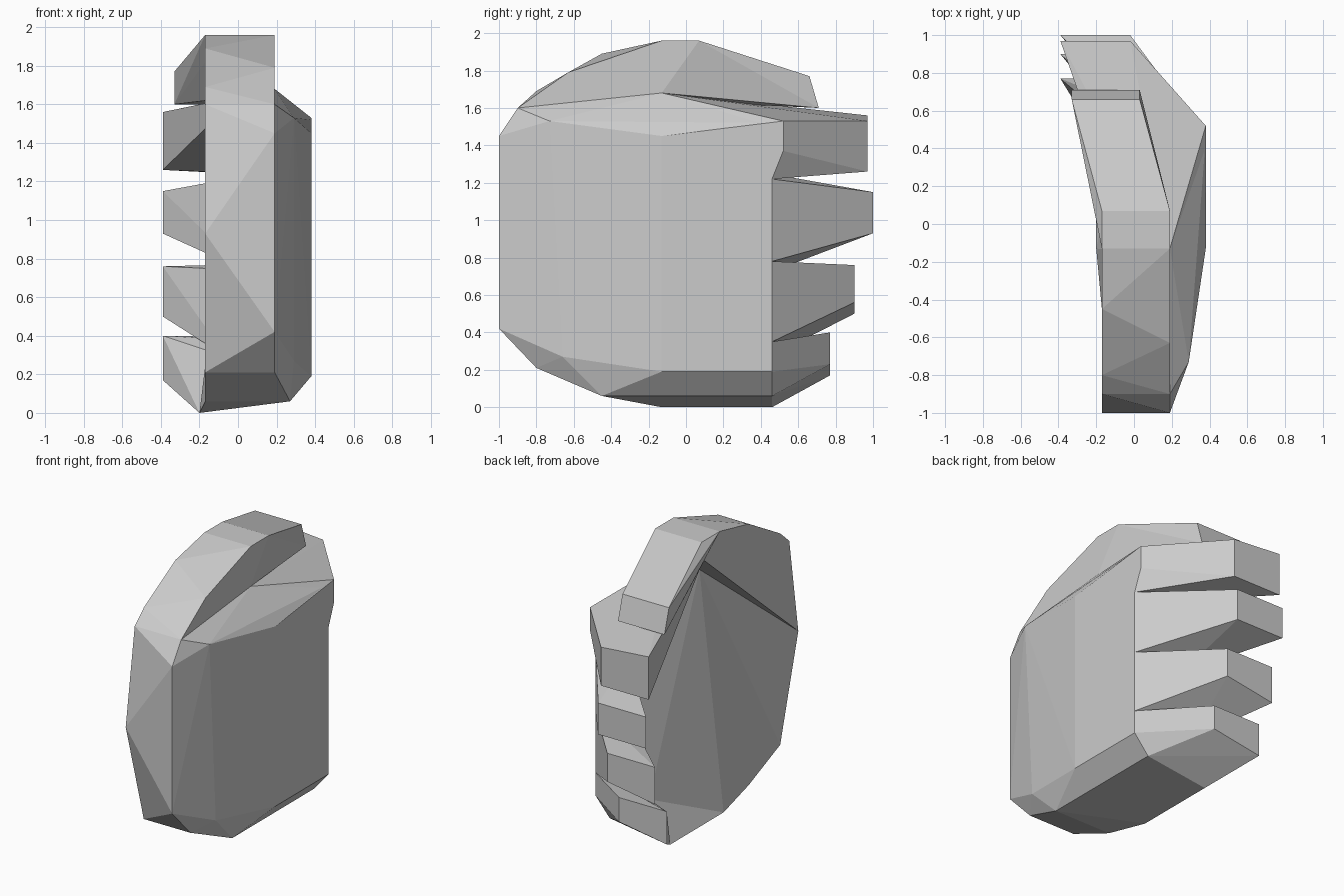
import bpy
import bmesh

default_cube = bpy.data.objects.get("Cube")
if default_cube:
    bpy.data.objects.remove(default_cube, do_unlink=True)

# Single plain material
grey = bpy.data.materials.new("plain_grey")
grey.use_nodes = True
grey.diffuse_color = (0.6, 0.6, 0.6, 1)
grey.node_tree.nodes["Principled BSDF"].inputs["Base Color"].default_value = grey.diffuse_color


def faceted_part(name, corners, hollow=None):
    """Create a flat shaded solid around its corners, optionally sunk on the palm side."""
    mesh = bpy.data.meshes.new(name)
    bm = bmesh.new()
    for corner in corners:
        bm.verts.new(corner)
    result = bmesh.ops.convex_hull(bm, input=bm.verts[:])
    loose = {item for item in result["geom_interior"] + result["geom_unused"]
             if isinstance(item, bmesh.types.BMVert)}
    bmesh.ops.delete(bm, geom=list(loose), context="VERTS")
    bmesh.ops.recalc_face_normals(bm, faces=bm.faces[:])
    if hollow:
        # Swap the palm faces for a fan that meets at the hollow point
        bm.normal_update()
        palm = [face for face in bm.faces if face.normal.x < -0.5]
        bmesh.ops.delete(bm, geom=palm, context="FACES")
        rim = [edge for edge in bm.edges if edge.is_boundary]
        centre = bm.verts.new(hollow)
        for edge in rim:
            bm.faces.new((edge.verts[0], edge.verts[1], centre))
        bmesh.ops.recalc_face_normals(bm, faces=bm.faces[:])
    bm.to_mesh(mesh)
    bm.free()
    mesh.materials.append(grey)
    part = bpy.data.objects.new(name, mesh)
    bpy.context.scene.collection.objects.link(part)


def at_width(width, profile):
    """Place a side profile of (y, z) points at one x position."""
    return [(width, y, z) for y, z in profile]


def across(profile):
    """Place a side profile on both faces of the thumb side slab."""
    return at_width(palm_side, profile) + at_width(thumb_side, profile)


# Shared widths and landmarks
palm_side, thumb_side, bevel_side, knuckle_side = -0.17, 0.19, 0.29, 0.38
tip_side, bend_side = -0.39, -0.02
middle, knuckle = -0.13, 0.46
thumb_web = (thumb_side, middle, 1.68)
thumb_root = (palm_side, 0.04, 1.82)
palm_hollow = (0, -0.15, 1.64)
heel = (-0.2, middle, 0)
heel_end = (heel[0], knuckle, 0)

# Gaps between the fingers: outer and inner closing points
outer_gaps = at_width(knuckle_side, [(knuckle, z) for z in (1.22, 0.78, 0.35)])
inner_gaps = [(0.1, 0.5, 1.24), (0.03, 0.5, 0.74), (-0.06, 0.49, 0.29)]

# Rounded wrist end and the edges that surround it
wrist_edge = [(palm_side, -1, 0.93), (thumb_side, -1, 1.45), (thumb_side, -1, 0.42)]
wrist_top = across([(-0.9, 1.6)])
wrist_bottom = across([(-0.8, 0.21)])
lower_bevel = at_width(0.27, [(-0.45, 0.06), (middle, 0.06), (knuckle, 0.06)])
back_top = at_width(knuckle_side, [(middle, 1.45), (knuckle, 1.52)])
back_bottom = at_width(knuckle_side, [(middle, 0.19), (knuckle, 0.19)])
back_bevel = at_width(bevel_side, [(-0.73, 1.53), (-0.66, 0.27)])
palm_bottom = [(palm_side, -0.45, 0.06), heel]

# Main block of the hand with a hollow palm
faceted_part(
    "hand_body",
    wrist_edge + wrist_top + wrist_bottom + lower_bevel + back_top + back_bottom
    + back_bevel + palm_bottom + outer_gaps + inner_gaps + [thumb_web],
    hollow=palm_hollow,
)

# Arched slab at the base of the thumb
thumb_base_top = across([(middle, 1.96)])
faceted_part(
    "thumb_base",
    wrist_edge[:2] + wrist_top + thumb_base_top
    + at_width(palm_side, [(-0.8, 1.69), (-0.45, 1.89)])
    + at_width(thumb_side, [(-0.63, 1.79)]) + [thumb_web, thumb_root, palm_hollow],
)

# Raised lower rim of the palm
faceted_part(
    "palm_heel",
    [heel, heel_end, inner_gaps[-1]] + lower_bevel[1:] + back_bottom,
)

# Thumb leaning over the curled fingers
thumb_tip = [(x, y, z) for x in (-0.33, 0.03) for y, z in ((0.66, 1.77), (0.71, 1.6))]
faceted_part(
    "thumb",
    thumb_base_top + across([(0.07, 1.96)]) + thumb_tip
    + [thumb_web, thumb_root, palm_hollow],
)


def finger(name, reach, outer_ends, inner_ends, base):
    """Wedge from the knuckle to an upright, square ended tip."""
    tip = at_width(bend_side, [(reach, z) for z in outer_ends])
    tip += at_width(tip_side, [(reach, z) for z in inner_ends])
    faceted_part(name, tip + base)


# Four curled fingers, top to bottom
index_knuckle = at_width(knuckle_side, [(0.52, 1.53), (0.52, 1.37)])
finger("index_finger", 0.97, (1.53, 1.26), (1.56, 1.26),
       index_knuckle + [back_top[0], thumb_web, palm_hollow, outer_gaps[0], inner_gaps[0]])
finger("middle_finger", 1, (1.15, 0.93), (1.15, 0.93), outer_gaps[:2] + inner_gaps[:2])
finger("ring_finger", 0.9, (0.76, 0.56), (0.76, 0.5), outer_gaps[1:] + inner_gaps[1:])
finger("little_finger", 0.77, (0.4, 0.23), (0.4, 0.17),
       [outer_gaps[-1], inner_gaps[-1], back_bottom[-1], lower_bevel[-1], heel_end])
